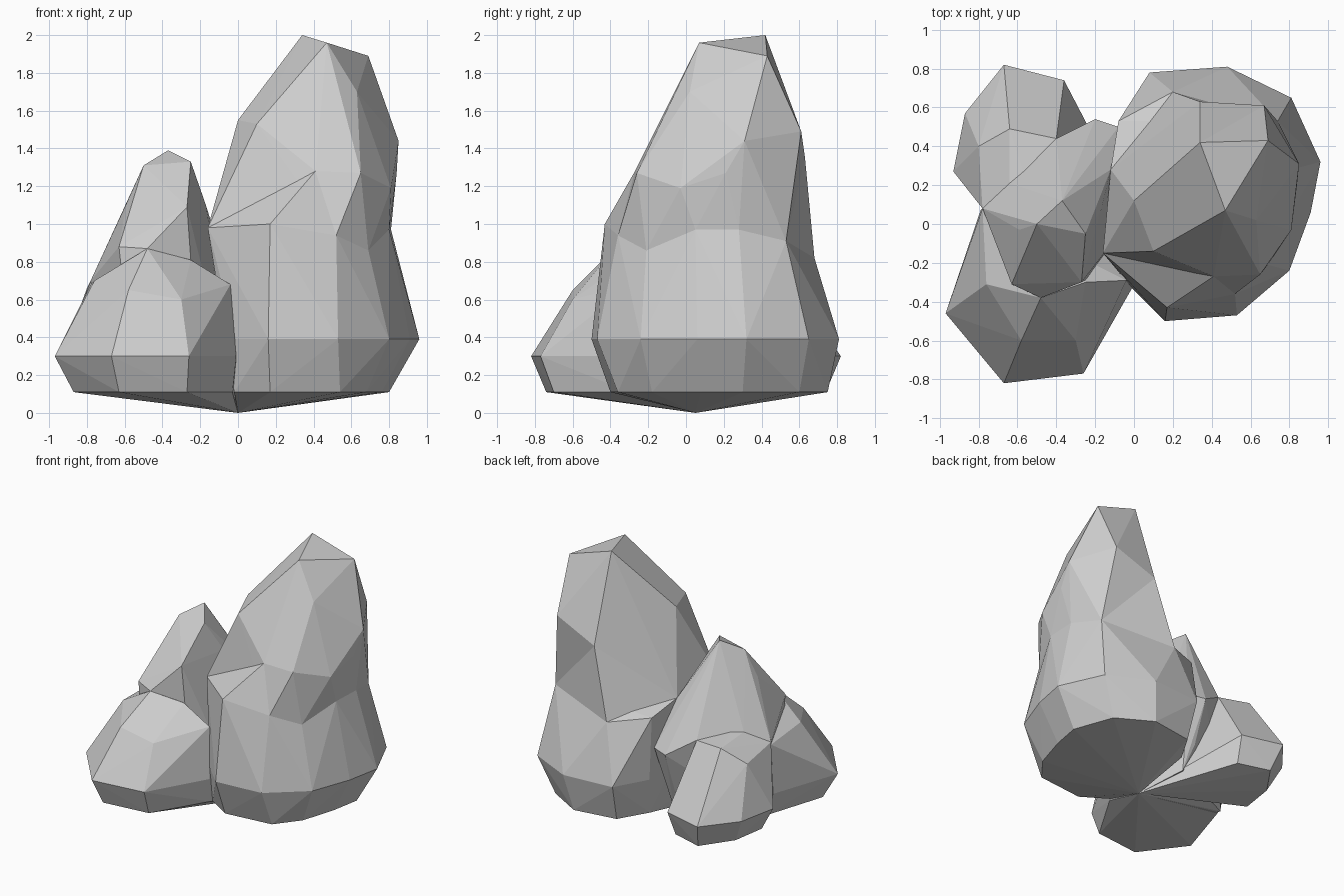
import bpy, bmesh

if "Cube" in bpy.data.objects:
    bpy.data.objects.remove(bpy.data.objects["Cube"])

stone = bpy.data.materials.new("stone_grey")
stone.diffuse_color = (0.62, 0.62, 0.62, 1)
stone.use_nodes = True
stone.node_tree.nodes["Principled BSDF"].inputs["Base Color"].default_value = stone.diffuse_color
FOOT = (0, .05, 0)  # shared lowest point


def ring(z, pts):
    return [(x, y, z) for x, y in pts]


def boulder(name, pts):
    """Faceted rock: convex hull around a few corner points."""
    bm = bmesh.new()
    for p in pts:
        bm.verts.new(p)
    res = bmesh.ops.convex_hull(bm, input=bm.verts)
    junk = {v for v in res["geom_interior"] + res["geom_unused"]
            if isinstance(v, bmesh.types.BMVert)}
    bmesh.ops.delete(bm, geom=list(junk), context='VERTS')
    bmesh.ops.recalc_face_normals(bm, faces=bm.faces)
    me = bpy.data.meshes.new(name)
    bm.to_mesh(me)
    bm.free()
    me.materials.append(stone)
    ob = bpy.data.objects.new(name, me)
    bpy.context.collection.objects.link(ob)
    return ob


# Waist shared by the two halves of the tall rock
left_front, left_back = (-.16, -.15, .98), (-.12, .28, .94)
front_lip, back_lip = (.17, -.43, 1.0), (.20, .68, .82)
waist = [left_front, (.52, -.36, .94), (.69, -.21, .86), (.80, .05, .97),
         (.81, .28, .97), (.74, .53, .91), left_back]
front_knob, back_knob = (.41, -.27, 1.28), (.34, .63, 1.35)

# Tall rock, lower half
tall_base = boulder("tall_rock_base", [FOOT, front_lip, back_lip, (-.08, .53, .87)] + waist
    + ring(.11, [(-.03, .48), (.10, .70), (.43, .75), (.69, .60), (.80, .30),
                 (.76, .08), (.68, -.18), (.54, -.36), (.17, -.40), (-.02, -.28)])
    + ring(.39, [(-.06, .53), (.08, .78), (.48, .81), (.81, .65), (.96, .32),
                 (.91, .06), (.80, -.24), (.53, -.47), (.16, -.50), (-.01, -.33)]))

# Tall rock, upper half with its slanted crest
tall_peak = boulder("tall_rock_peak", waist + [
    front_knob, back_knob, (.65, -.26, 1.27), (.81, -.03, 1.19), (.84, .21, 1.27),
    (.85, .31, 1.44), (.67, .61, 1.49), (.10, -.14, 1.53), (0, .12, 1.55),
    (.63, .02, 1.70), (.47, .07, 1.96), (.34, .42, 2.0), (.69, .43, 1.89)])

# Sloping ledges in front of and behind the waist
front_ledge = boulder("front_ledge", [
    left_front, front_lip, front_knob, (.52, -.36, .94), (.4, .1, 1.0), (.3, -.1, .7)])
back_ledge = boulder("back_ledge", [
    left_back, back_lip, back_knob, (.74, .53, .91), (.4, .2, 1.0), (.3, .3, .7)])

# Small spire on the left
spire = boulder("small_spire", [
    FOOT, (-.37, .12, 1.39), (-.50, 0, 1.31), (-.25, -.05, 1.33),
    (-.27, -.30, 1.09), (-.59, -.03, 1.11), (-.45, .20, 1.10), (-.17, .07, 1.1),
    (-.12, .28, .94), (-.40, .44, .75), (-.64, .21, .79), (-.78, .08, .70),
    (-.63, -.31, .88), (-.48, -.38, .87), (-.25, -.29, .81),
    (-.20, .54, .62), (-.08, .50, .63), (-.20, .42, .3), (-.72, .08, .11),
    (-.55, -.35, .11), (-.15, .35, .11)])

# Low rock reaching to the front left
front_rock = boulder("front_rock", [
    FOOT, (-.48, -.38, .87), (-.25, -.30, .81), (-.76, -.31, .70),
    (-.58, -.60, .65), (-.30, -.60, .60), (-.04, -.29, .68), (-.78, .08, .68)]
    + ring(.3, [(-.97, -.46), (-.67, -.82), (-.26, -.77), (-.01, -.33), (-.79, .07)])
    + ring(.11, [(-.87, -.42), (-.63, -.74), (-.27, -.70), (-.03, -.30), (-.72, .05)]))

# Low rock at the back left
back_rock = boulder("back_rock", [
    FOOT, (-.64, .49, .77), (-.40, .44, .75), (-.78, .08, .70), (-.64, .21, .79),
    (-.55, .21, .80), (-.80, .40, .66)]
    + ring(.3, [(-.93, .27), (-.87, .57), (-.67, .82), (-.36, .74), (-.29, .50)])
    + ring(.11, [(-.82, .25), (-.78, .51), (-.62, .74), (-.38, .67), (-.28, .42)]))

# Fuse the boulders into one faceted outcrop
parts = (tall_peak, front_ledge, back_ledge, spire, front_rock, back_rock)
for part in parts:
    mod = tall_base.modifiers.new("fuse_" + part.name, 'BOOLEAN')
    mod.operation, mod.solver, mod.object = 'UNION', 'EXACT', part
bpy.context.view_layer.update()
fused = bpy.data.meshes.new_from_object(
    tall_base.evaluated_get(bpy.context.evaluated_depsgraph_get()))
tall_base.modifiers.clear()
tall_base.data = fused
tall_base.name = "rock_outcrop"
for part in parts:
    bpy.data.objects.remove(part)
